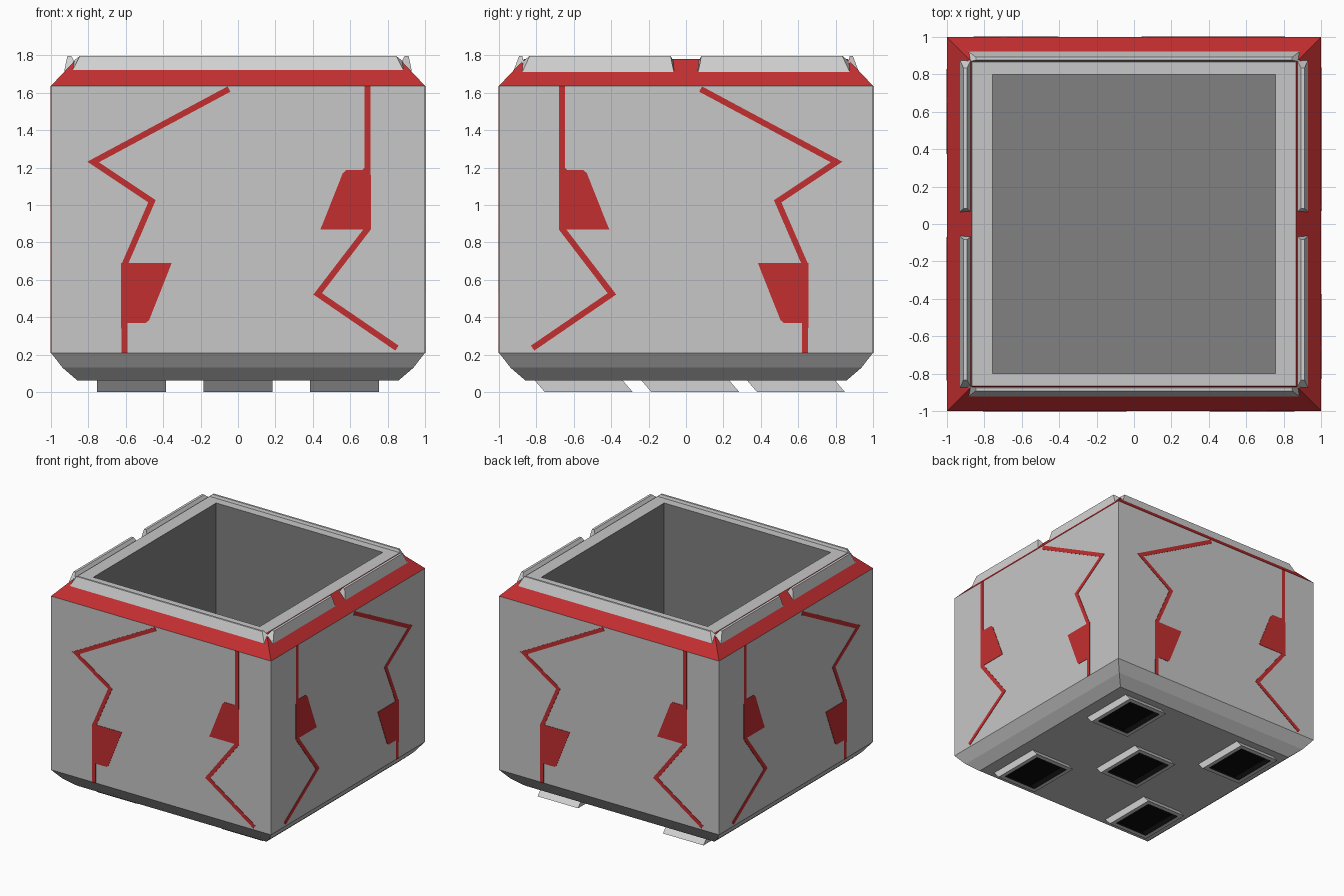
import bpy, bmesh
from mathutils import Vector

if "Cube" in bpy.data.objects:
    bpy.data.objects.remove(bpy.data.objects["Cube"])


def material(name, rgb):
    m = bpy.data.materials.new(name)
    m.diffuse_color = (*rgb, 1)
    m.use_nodes = True
    m.node_tree.nodes["Principled BSDF"].inputs["Base Color"].default_value = m.diffuse_color
    return m


GREY = material("light grey", (0.57, 0.57, 0.57))
TRIM = material("pale grey", (0.65, 0.65, 0.65))
DARK = material("dark grey", (0.22, 0.22, 0.22))
RED = material("red", (0.55, 0.028, 0.03))
BLACK = material("black", (0.003, 0.003, 0.003))


def finish(name, bm, mats, recalc=True):
    if recalc:
        bmesh.ops.recalc_face_normals(bm, faces=bm.faces)
    me = bpy.data.meshes.new(name)
    bm.to_mesh(me)
    bm.free()
    for m in mats:
        me.materials.append(m)
    ob = bpy.data.objects.new(name, me)
    bpy.context.collection.objects.link(ob)
    return ob


def loft(bm, rings, slots, cap_slots):
    """Join rectangles (cx, cy, half_x, half_y, z) in order and cap both ends."""
    loops = []
    for cx, cy, hx, hy, z in rings:
        loops.append([bm.verts.new((cx + sx * hx, cy + sy * hy, z))
                      for sx, sy in ((-1, -1), (1, -1), (1, 1), (-1, 1))])
    for a, b, slot in zip(loops, loops[1:], slots):
        for i in range(4):
            j = (i + 1) % 4
            bm.faces.new((a[i], a[j], b[j], b[i])).material_index = slot
    bm.faces.new(loops[0][::-1]).material_index = cap_slots[0]
    bm.faces.new(loops[-1]).material_index = cap_slots[1]


# Open box: chamfered base, walls, sloped red rim, flat lip, dark cavity
bm = bmesh.new()
profile = [(0.86, 0.86, 0.063), (0.938, 0.938, 0.13), (1, 1, 0.21), (1, 1, 1.637),
           (0.865, 0.865, 1.78), (0.757, 0.798, 1.78), (0.757, 0.798, 0.22)]
loft(bm, [(0, 0, *p) for p in profile], [0, 0, 0, 1, 0, 2], (0, 2))
finish("box_body", bm, [GREY, RED, DARK])


# Five slanted hollow feet underneath
for n, (x, y) in enumerate([(-0.57, -0.575), (0.57, -0.575), (0, -0.005),
                            (-0.57, 0.56), (0.57, 0.56)]):
    bm = bmesh.new()
    loft(bm, [(x, y, 0.184, 0.235, 0.064), (x, y + 0.055, 0.184, 0.235, 0),
              (x, y + 0.055, 0.15, 0.195, 0), (x, y + 0.012, 0.15, 0.195, 0.05)],
         [0, 0, 1], (0, 1))
    finish(f"foot_{n + 1}", bm, [TRIM, BLACK])


# Pale rails standing on the rim
def rail(name, section, low, high, place):
    """Section of (distance out, z); low/high are end positions at base/top."""
    bm = bmesh.new()
    ends = []
    for k in (0, 1):
        ends.append([bm.verts.new(place(high[k] if z > 1.79 else low[k], d, z))
                     for d, z in section])
    count = len(section)
    for i in range(count):
        j = (i + 1) % count
        bm.faces.new((ends[0][i], ends[0][j], ends[1][j], ends[1][i]))
    bm.faces.new(ends[0])
    bm.faces.new(ends[1][::-1])
    finish(name, bm, [TRIM])


front_section = [(0.922, 1.718), (0.892, 1.798), (0.876, 1.798), (0.868, 1.765)]
side_section = [(0.93, 1.712), (0.912, 1.798), (0.892, 1.798), (0.873, 1.765)]
for s, end in ((-1, "front"), (1, "back")):
    rail(f"{end}_rail", front_section, (-0.885, 0.885), (-0.845, 0.845),
         lambda u, d, z: (u, s * d, z))
for s, side in ((-1, "left"), (1, "right")):
    for t, end in ((-1, "front"), (1, "back")):
        rail(f"{side}_{end}_rail", side_section, (0.065, 0.875), (0.082, 0.835),
             lambda u, d, z: (s * d, t * u, z))


# Red zigzag lines and blocks on the walls
def stroke(points, width=0.032):
    """Mitred outline quads along a path."""
    pts = [Vector(p) for p in points]
    left, right = [], []
    for i, p in enumerate(pts):
        dirs = []
        if i > 0:
            dirs.append((p - pts[i - 1]).normalized())
        if i < len(pts) - 1:
            dirs.append((pts[i + 1] - p).normalized())
        normals = [Vector((-d.y, d.x)) for d in dirs]
        m = sum(normals, Vector((0, 0))).normalized()
        m *= width / 2 / m.dot(normals[0])
        left.append(p + m)
        right.append(p - m)
    return [(left[i], left[i + 1], right[i + 1], right[i]) for i in range(len(pts) - 1)]


art = stroke([(-0.048, 1.62), (-0.775, 1.23), (-0.46, 1.02), (-0.607, 0.68), (-0.607, 0.21)])
art += stroke([(0.692, 1.637), (0.692, 0.872), (0.426, 0.525), (0.85, 0.235)])
art += [[(-0.625, 0.69), (-0.355, 0.69), (-0.372, 0.645), (-0.475, 0.385), (-0.492, 0.37),
         (-0.595, 0.37), (-0.625, 0.34)],
        [(0.71, 1.16), (0.71, 0.87), (0.44, 0.87), (0.455, 0.905), (0.56, 1.17),
         (0.58, 1.188), (0.665, 1.188), (0.69, 1.21)]]

WALLS = {
    "front": lambda u, d, z: (u, -d, z),
    "back": lambda u, d, z: (-u, d, z),
    "right": lambda u, d, z: (d, 0.03 - u, z),
    "left": lambda u, d, z: (-d, u - 0.03, z),
}
for wall, place in WALLS.items():
    bm = bmesh.new()
    for poly in art:
        outer = [bm.verts.new(place(u, 1.003, z)) for u, z in poly]
        inner = [bm.verts.new(place(u, 0.998, z)) for u, z in poly]
        bm.faces.new(outer)
        bm.faces.new(inner[::-1])
        for i in range(len(poly)):
            j = (i + 1) % len(poly)
            bm.faces.new((outer[j], outer[i], inner[i], inner[j]))
    finish(f"{wall}_zigzag_marks", bm, [RED])
